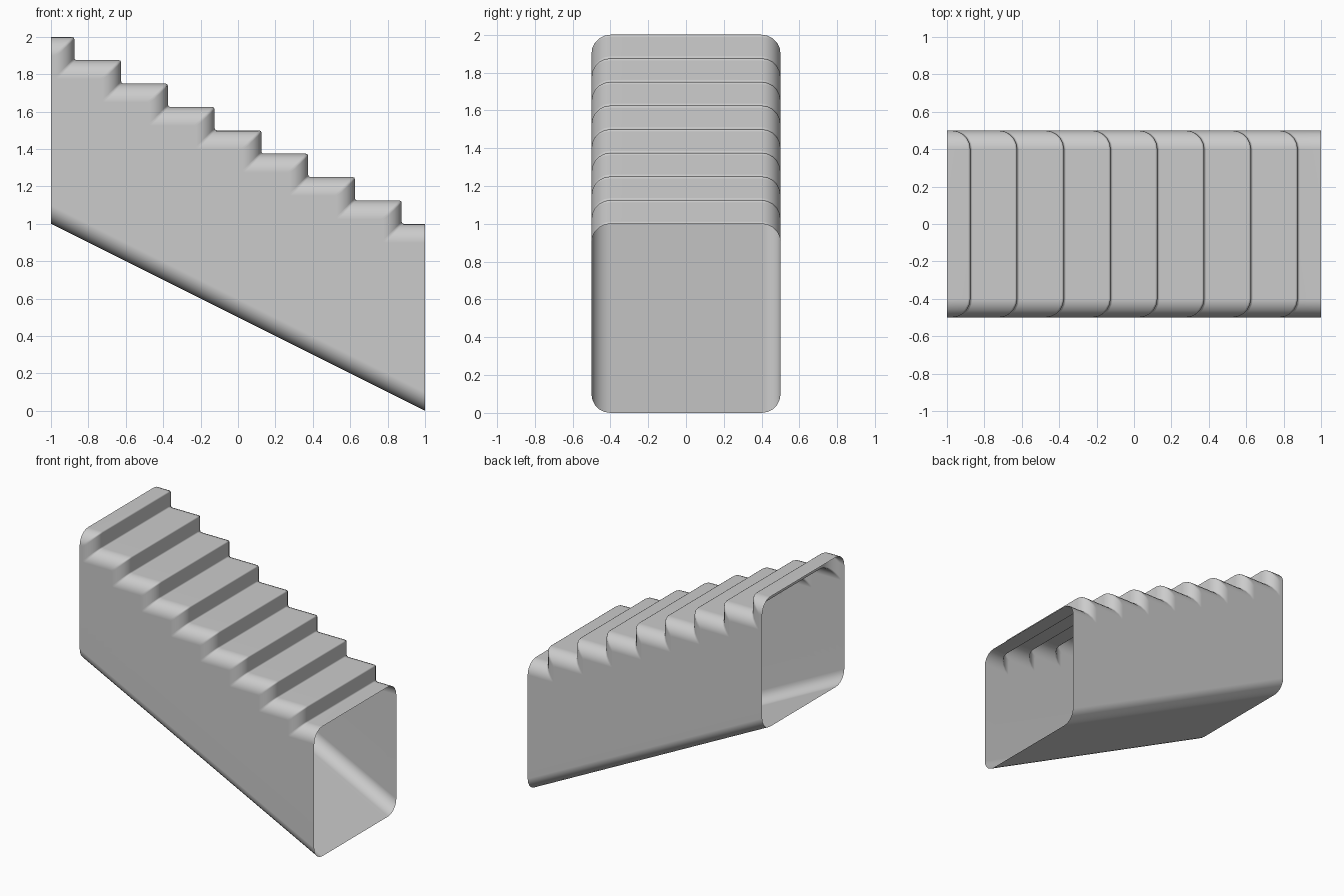
import bpy, bmesh
from math import sin, cos, pi

if "Cube" in bpy.data.objects:
    bpy.data.objects.remove(bpy.data.objects["Cube"])

R, HALF, SEG = 0.1, 0.5, 5      # corner radius, half width, corner segments
B, M = 0.012, 0.0035            # small rounding of step edges


def step_profile(d):
    """Stepped top line from x=-1 to x=1, shifted back and down by d."""
    pts = [(-1, 2 - d)]
    for k in range(8):
        x, hi, lo = -0.875 + 0.25 * k - d, 2 - 0.125 * k - d, 1.875 - 0.125 * k - d
        pts += [(x - B, hi), (x - M, hi - M), (x, hi - B),
                (x, lo + B), (x + M, lo + M), (x + B, lo)]
    return pts + [(1, 1 - d)]


def slope_profile(d):
    """Straight sloping underside."""
    return [(-1, 1 + d), (1, d)]


# rounded corner stations across the width: (y, inset)
arc = [(HALF - R + R * sin(i * pi / 2 / SEG), R * (1 - cos(i * pi / 2 / SEG)))
       for i in range(SEG + 1)]
stations = [(-y, d) for y, d in reversed(arc)] + arc

bm = bmesh.new()


def skin(profile):
    rows = [[bm.verts.new((x, y, z)) for x, z in profile(d)] for y, d in stations]
    for r0, r1 in zip(rows, rows[1:]):
        for i in range(len(r0) - 1):
            bm.faces.new((r0[i], r0[i + 1], r1[i + 1], r1[i]))
    return rows


# stepped top, sloping bottom, flat side walls; both ends stay open
top, bottom = skin(step_profile), skin(slope_profile)
for s in (0, -1):
    bm.faces.new(top[s] + bottom[s][::-1])
bmesh.ops.recalc_face_normals(bm, faces=bm.faces)
bm.faces.ensure_lookup_table()
if bm.faces[-1].normal.y < 0:   # last face is the +y wall
    bmesh.ops.reverse_faces(bm, faces=bm.faces)

mesh = bpy.data.meshes.new("stepped_tube")
bm.to_mesh(mesh)
bm.free()
tube = bpy.data.objects.new("stepped_tube", mesh)
bpy.context.collection.objects.link(tube)
bpy.context.view_layer.objects.active = tube
tube.select_set(True)
bpy.ops.object.shade_smooth_by_angle(angle=pi / 3)
weighted = tube.modifiers.new("weighted_normals", 'WEIGHTED_NORMAL')
weighted.keep_sharp = True
